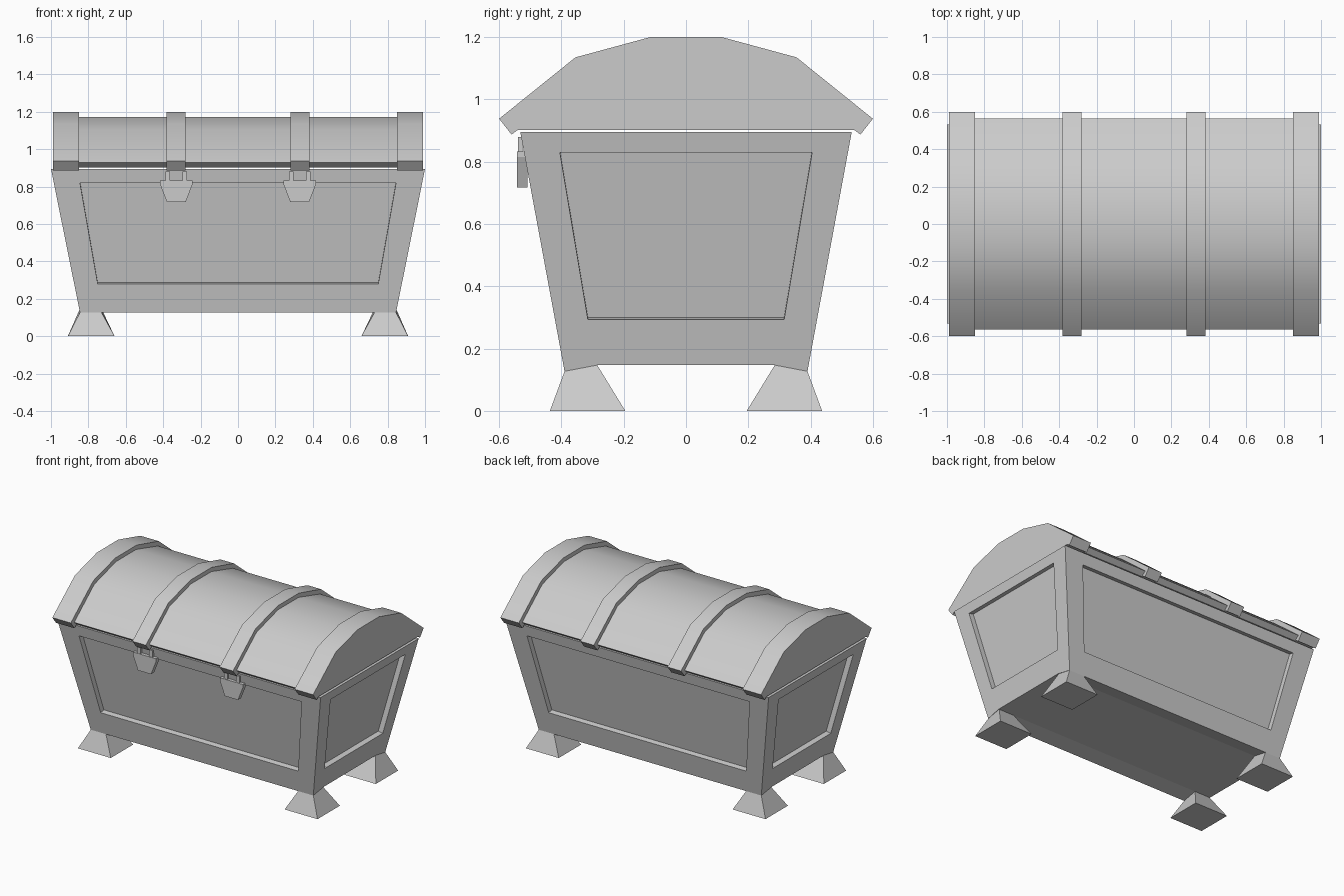
import bpy
import bmesh
from mathutils import Vector

cube = bpy.data.objects.get("Cube")
if cube:
    bpy.data.objects.remove(cube)

GREY = (0.6, 0.6, 0.6, 1)
mat = bpy.data.materials.new("plain grey")
mat.use_nodes = True
mat.diffuse_color = GREY
mat.node_tree.nodes["Principled BSDF"].inputs["Base Color"].default_value = GREY


def finish(bm, name, smooth=False):
    """Turn a bmesh into a named, coloured object."""
    bmesh.ops.remove_doubles(bm, verts=bm.verts, dist=0.0005)
    bmesh.ops.recalc_face_normals(bm, faces=bm.faces)
    mesh = bpy.data.meshes.new(name)
    bm.to_mesh(mesh)
    bm.free()
    mesh.materials.append(mat)
    obj = bpy.data.objects.new(name, mesh)
    bpy.context.collection.objects.link(obj)
    if smooth:
        bpy.ops.object.select_all(action="DESELECT")
        obj.select_set(True)
        bpy.context.view_layer.objects.active = obj
        bpy.ops.object.shade_smooth_by_angle(angle=0.5)
    return obj


def face(bm, points):
    bm.faces.new([bm.verts.new(p) for p in points])


def loft(bm, first, second):
    """Closed solid between two outlines with the same point count."""
    a = [bm.verts.new(p) for p in first]
    b = [bm.verts.new(p) for p in second]
    bm.faces.new(a)
    bm.faces.new(b)
    for i in range(len(a)):
        j = (i + 1) % len(a)
        bm.faces.new((a[i], a[j], b[j], b[i]))


def prism_x(name, profile, x0, x1):
    bm = bmesh.new()
    loft(bm, [(x0, y, z) for y, z in profile], [(x1, y, z) for y, z in profile])
    return finish(bm, name, smooth=True)


# Tapered body
BOTTOM, TOP, FLOOR = 0.127, 0.895, 0.147
FLOOR_Y, RECESS = 0.285, 0.035


def half_size(z):
    t = (z - BOTTOM) / (TOP - BOTTOM)
    return 0.845 + 0.155 * t, 0.39 + 0.142 * t


def wall_point(end, side, across, z):
    hx, hy = half_size(z)
    return Vector((side * hx, across, z) if end else (across, side * hy, z))


def add_wall(bm, end, side, low, high):
    """Framed wall with a sunken panel; low and high are (half width, z)."""
    edge = 1 if end else 0
    wb, wt = half_size(BOTTOM)[edge], half_size(TOP)[edge]
    corners = [(-wb, BOTTOM), (wb, BOTTOM), (wt, TOP), (-wt, TOP)]
    panel = [(-low[0], low[1]), (low[0], low[1]), (high[0], high[1]), (-high[0], high[1])]
    outer = [wall_point(end, side, *p) for p in corners]
    inner = [wall_point(end, side, *p) for p in panel]
    normal = (outer[1] - outer[0]).cross(outer[3] - outer[0]).normalized()
    if normal.dot(Vector((outer[0] + outer[1])) * (1, 1, 0)[2] + outer[0] + outer[1]) < 0:
        normal.negate()
    deep = [p - normal * RECESS for p in inner]
    for i in range(4):
        j = (i + 1) % 4
        rail = [outer[i], outer[j], inner[j], inner[i]]
        if end and i == 0:
            rail[1:1] = [wall_point(end, side, s * FLOOR_Y, FLOOR) for s in (-1, 1)]
        face(bm, rail)
        face(bm, [inner[i], inner[j], deep[j], deep[i]])
    face(bm, deep)


bm = bmesh.new()
for side in (-1, 1):
    add_wall(bm, False, side, (0.75, 0.28), (0.845, 0.82))
    add_wall(bm, True, side, (0.315, 0.293), (0.405, 0.83))
# Raised floor and closed top
hx, hy = half_size(BOTTOM)
fx = half_size(FLOOR)[0]
for s in (-1, 1):
    face(bm, [(-hx, s * hy, BOTTOM), (hx, s * hy, BOTTOM), (fx, s * FLOOR_Y, FLOOR), (-fx, s * FLOOR_Y, FLOOR)])
face(bm, [(-fx, -FLOOR_Y, FLOOR), (fx, -FLOOR_Y, FLOOR), (fx, FLOOR_Y, FLOOR), (-fx, FLOOR_Y, FLOOR)])
tx, ty = half_size(TOP)
face(bm, [(-tx, -ty, TOP), (tx, -ty, TOP), (tx, ty, TOP), (-tx, ty, TOP)])
finish(bm, "chest_body")

# Flared feet
for sx, x_name in ((-1, "right"), (1, "left")):
    for sy, y_name in ((-1, "front"), (1, "back")):
        bm = bmesh.new()
        base = [(0.66, 0.195, 0), (0.91, 0.195, 0), (0.91, 0.437, 0), (0.66, 0.437, 0)]
        neck = [(0.73, FLOOR_Y, FLOOR), (hx, FLOOR_Y, FLOOR), (hx, hy, BOTTOM), (0.73, hy, BOTTOM)]
        loft(bm, *[[(sx * x, sy * y, z) for x, y, z in ring] for ring in (base, neck)])
        finish(bm, f"{y_name}_{x_name}_foot")


# Faceted barrel lid and the raised bands across it
def mirrored(half):
    return half + [(-y, z) for y, z in reversed(half)]


lid = mirrored([(-0.53, 0.902), (-0.563, 0.928), (-0.345, 1.106), (-0.11, 1.172)])
band = mirrored([(-0.53, 0.902), (-0.54, 0.902), (-0.56, 0.887), (-0.6, 0.938), (-0.355, 1.135), (-0.115, 1.2)])
prism_x("lid", lid, -0.97, 0.97)
for side, name in ((-1, "right"), (1, "left")):
    prism_x(f"{name}_end_band", band, side * 0.85, side * 0.99)
    prism_x(f"{name}_middle_band", band, side * 0.28, side * 0.382)

# Front latches: a tapered plate with two prongs
plate = [(-0.05, 0.717), (0.05, 0.717), (0.088, 0.815), (0.088, 0.833), (-0.088, 0.833), (-0.088, 0.815)]
for cx, name in ((-0.33, "right"), (0.33, "left")):
    bm = bmesh.new()
    loft(bm, *[[(cx + x, y, z) for x, z in plate] for y in (-0.543, -0.509)])
    for s in (-1, 1):
        prong = [(0.033, 0.83), (0.058, 0.83), (0.058, 0.88), (0.033, 0.88)]
        loft(bm, *[[(cx + s * x, y, z) for x, z in prong] for y in (-0.54, -0.525)])
    finish(bm, f"{name}_latch")
